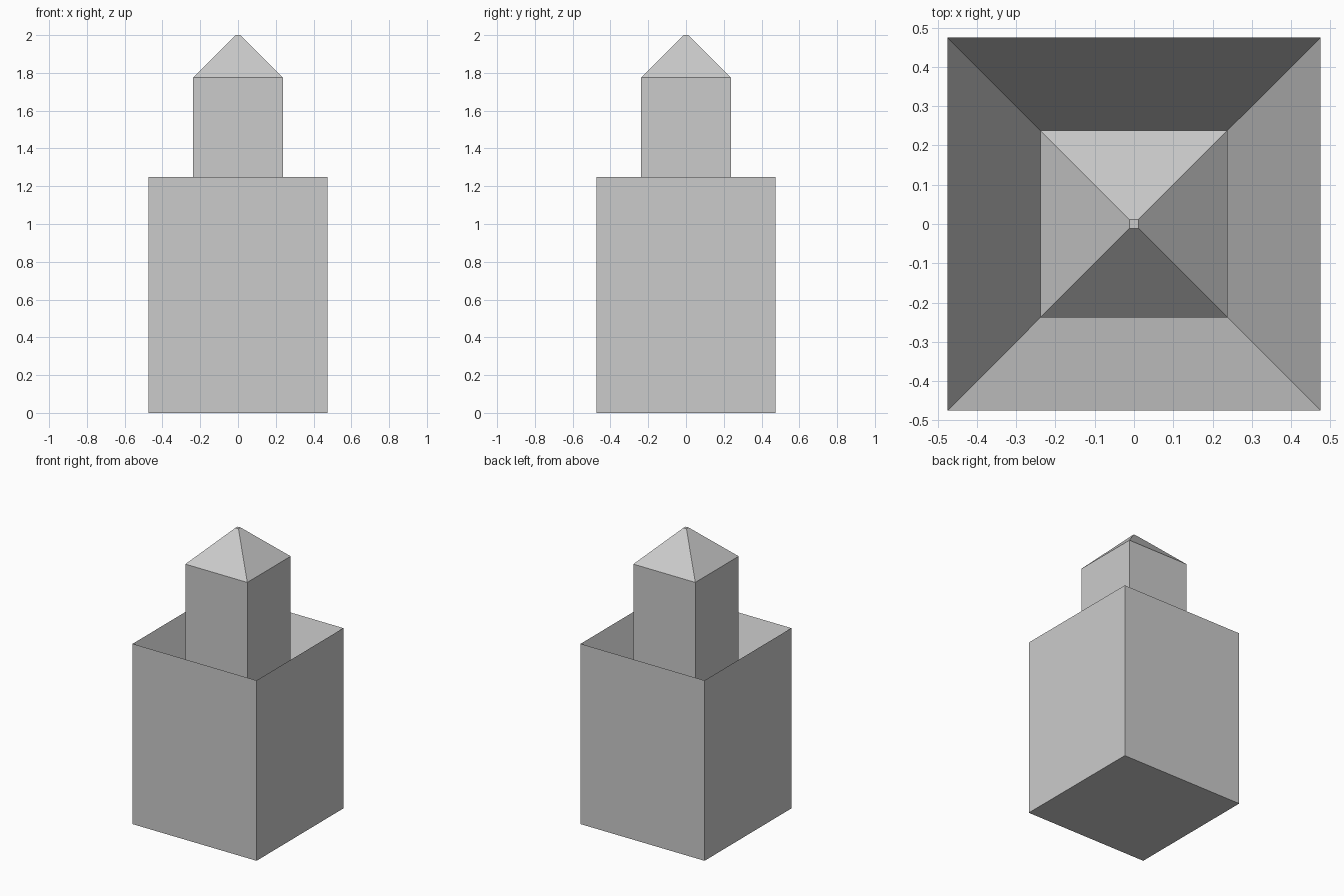
import bpy, bmesh

if "Cube" in bpy.data.objects:
    bpy.data.objects.remove(bpy.data.objects["Cube"])


def square_stack(name, profile):
    """Skin square rings given as (half width, height) and cap both ends."""
    bm = bmesh.new()
    rings = [[bm.verts.new((sx * h, sy * h, z))
              for sx, sy in ((-1, -1), (1, -1), (1, 1), (-1, 1))]
             for h, z in profile]
    for low, high in zip(rings, rings[1:]):
        for i in range(4):
            j = (i + 1) % 4
            bm.faces.new((low[i], low[j], high[j], high[i]))
    bm.faces.new(rings[0][::-1])
    bm.faces.new(rings[-1])
    bmesh.ops.recalc_face_normals(bm, faces=bm.faces)
    mesh = bpy.data.meshes.new(name)
    bm.to_mesh(mesh)
    bm.free()
    obj = bpy.data.objects.new(name, mesh)
    bpy.context.collection.objects.link(obj)
    return obj


BASE, TOWER, TIP = 0.475, 0.2375, 0.012

# Square base whose top slopes inward like a funnel, with the tower
# rising from the funnel floor to a blunt pyramid roof
square_stack("tower_with_hollow_base", [
    (BASE, 0.0),
    (BASE, 1.25),
    (TOWER, 0.625),
    (TOWER, 1.775),
    (TIP, 2.0),
])
